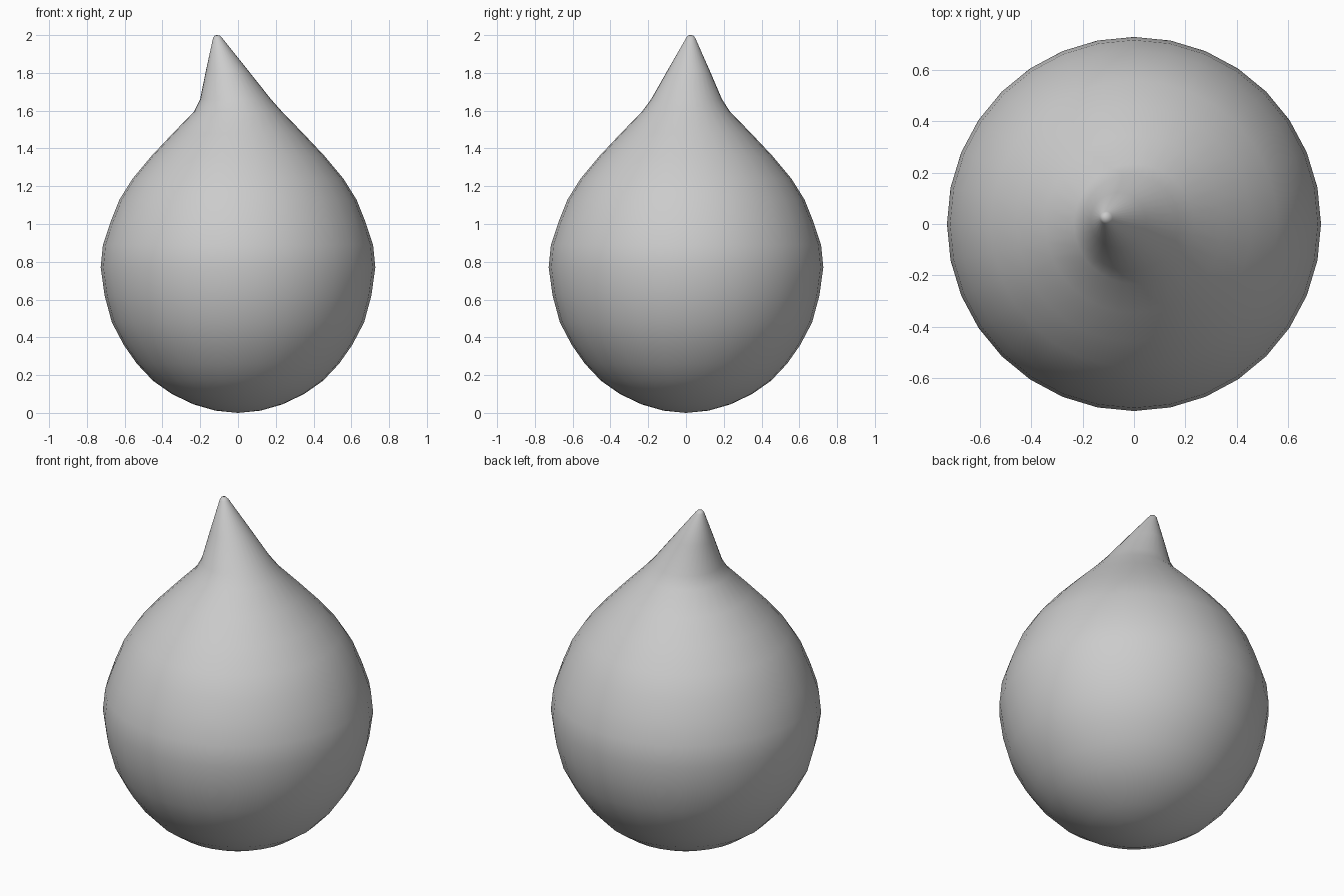
import bpy, bmesh, math

if "Cube" in bpy.data.objects:
    bpy.data.objects.remove(bpy.data.objects["Cube"])

SEGMENTS = 32

# Drop cross-sections: (height, radius, centre x, centre y)
rings = [
    (0.012, 0.12, 0, 0), (0.045, 0.235, 0, 0), (0.10, 0.35, 0, 0),
    (0.17, 0.45, 0, 0), (0.26, 0.535, 0, 0), (0.36, 0.605, 0, 0),
    (0.48, 0.668, 0, 0), (0.62, 0.706, 0, 0), (0.77, 0.727, 0, 0),
    (0.89, 0.715, 0, 0), (1.01, 0.675, 0, 0), (1.13, 0.627, 0, 0),
    (1.24, 0.558, 0, 0), (1.36, 0.458, 0, 0), (1.48, 0.345, 0, 0),
    (1.595, 0.233, 0, 0),
    # bent tip
    (1.66, 0.188, -0.013, 0.003), (1.82, 0.108, -0.06, 0.014),
    (1.985, 0.024, -0.108, 0.025), (1.998, 0.014, -0.11, 0.025),
]

bm = bmesh.new()
loops = []
for z, r, cx, cy in rings:
    loops.append([bm.verts.new((cx + r * math.cos(a), cy + r * math.sin(a), z))
                  for a in (2 * math.pi * i / SEGMENTS for i in range(SEGMENTS))])

# Skin between neighbouring rings
for low, high in zip(loops, loops[1:]):
    for i in range(SEGMENTS):
        j = (i + 1) % SEGMENTS
        bm.faces.new((low[i], low[j], high[j], high[i]))

# Close both poles
bottom = bm.verts.new((0, 0, 0))
top = bm.verts.new((-0.11, 0.025, 2.0))
for i in range(SEGMENTS):
    j = (i + 1) % SEGMENTS
    bm.faces.new((bottom, loops[0][j], loops[0][i]))
    bm.faces.new((top, loops[-1][i], loops[-1][j]))

for f in bm.faces:
    f.smooth = True
mesh = bpy.data.meshes.new("drop_body")
bm.to_mesh(mesh)
bm.free()
drop = bpy.data.objects.new("drop_body", mesh)
bpy.context.collection.objects.link(drop)
